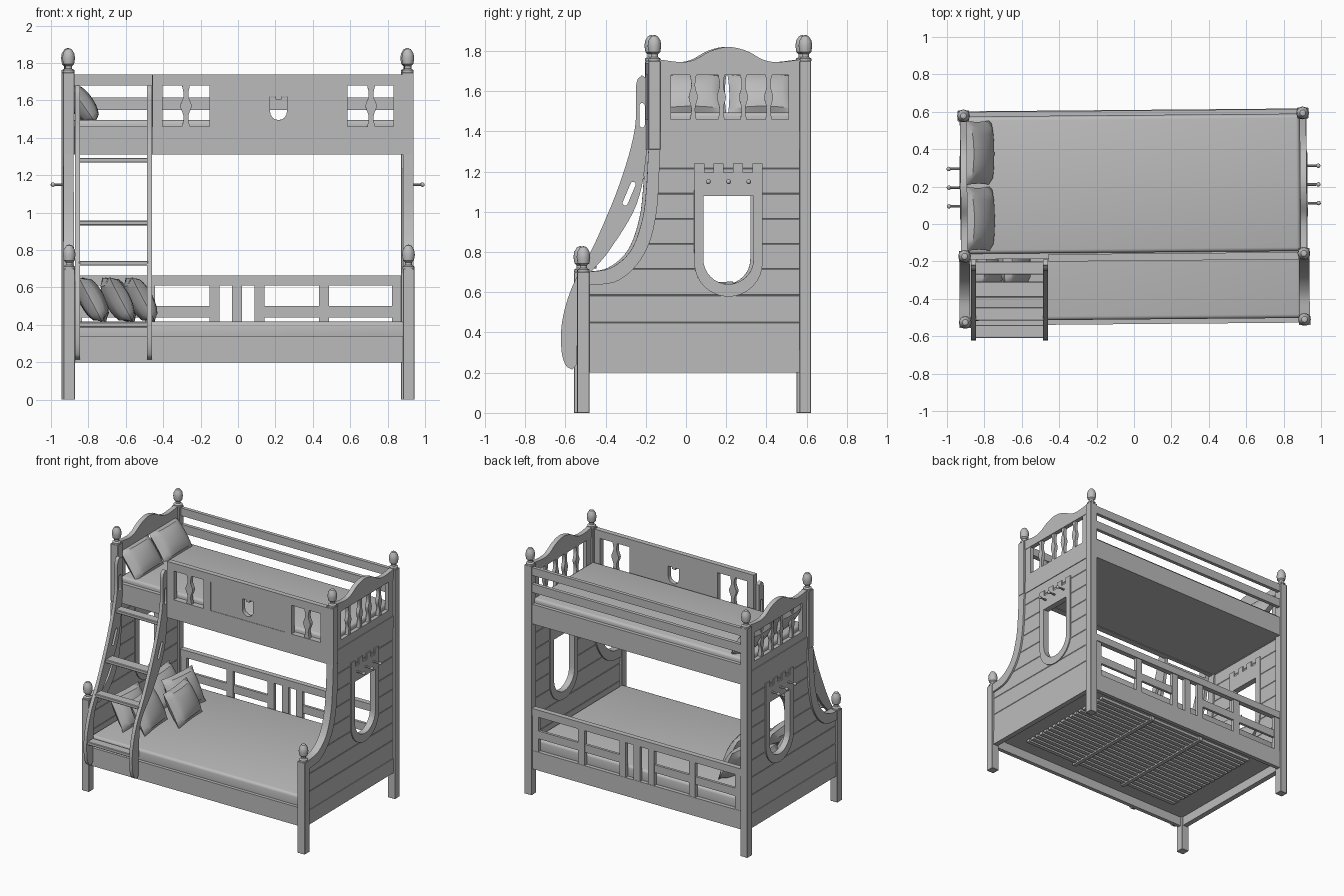
import bpy, bmesh, math
from mathutils import Matrix, Vector

cube = bpy.data.objects.get("Cube")
if cube:
    bpy.data.objects.remove(cube, do_unlink=True)

GREY = (0.5, 0.5, 0.5, 1)
mat = bpy.data.materials.new("plain_grey")
mat.use_nodes = True
mat.diffuse_color = GREY
mat.node_tree.nodes["Principled BSDF"].inputs["Base Color"].default_value = GREY
parts = []


def finish(name, bm):
    bmesh.ops.recalc_face_normals(bm, faces=bm.faces)
    mesh = bpy.data.meshes.new(name)
    bm.to_mesh(mesh)
    bm.free()
    mesh.materials.append(mat)
    ob = bpy.data.objects.new(name, mesh)
    bpy.context.collection.objects.link(ob)
    parts.append(ob)
    return ob


def box(name, x, y, z, bevel=0.0, segs=1):
    """Box from (low, high) ranges."""
    bm = bmesh.new()
    bmesh.ops.create_cube(bm, size=1)
    for v in bm.verts:
        v.co = Vector([(r[0] + r[1]) / 2 + c * (r[1] - r[0]) for c, r in zip(v.co, (x, y, z))])
    if bevel:
        bmesh.ops.bevel(bm, geom=bm.edges[:], offset=bevel, segments=segs, profile=0.5, affect='EDGES')
    return finish(name, bm)


def prism(name, loops, axis, lo, hi, grooves=()):
    """Flat outline with holes, thickened along x (loops in y,z) or y (loops in x,z)."""
    cu = bpy.data.curves.new(name, 'CURVE')
    cu.dimensions, cu.fill_mode = '2D', 'BOTH'
    cu.extrude = abs(hi - lo) / 2
    for pts in loops:
        sp = cu.splines.new('POLY')
        sp.points.add(len(pts) - 1)
        for p, q in zip(sp.points, pts):
            p.co = (q[0], q[1], 0, 1)
        sp.use_cyclic_u = True
    tmp = bpy.data.objects.new("tmp", cu)
    bpy.context.collection.objects.link(tmp)
    deps = bpy.context.evaluated_depsgraph_get()
    mesh = bpy.data.meshes.new_from_object(tmp.evaluated_get(deps))
    bpy.data.objects.remove(tmp, do_unlink=True)
    bm = bmesh.new()
    bm.from_mesh(mesh)
    bpy.data.meshes.remove(mesh)
    bmesh.ops.remove_doubles(bm, verts=bm.verts, dist=1e-5)
    mid = (lo + hi) / 2
    for v in bm.verts:
        a, b, d = v.co
        v.co = (d + mid, a, b) if axis == 'x' else (a, mid - d, b)
    # V grooves between planks
    for g in grooves:
        for dz in (-0.003, 0, 0.003):
            bmesh.ops.bisect_plane(bm, geom=bm.verts[:] + bm.edges[:] + bm.faces[:],
                                   plane_co=(0, 0, g + dz), plane_no=(0, 0, 1))
        for v in bm.verts:
            if abs(v.co.z - g) < 1e-4:
                v.co.x = mid + (v.co.x - mid) * 0.85
    return finish(name, bm)


def smooth(pts, n=6):
    """Catmull-Rom curve through the points."""
    p = [Vector(q) for q in pts]
    p = [2 * p[0] - p[1]] + p + [2 * p[-1] - p[-2]]
    out = []
    for a, b, c, d in zip(p, p[1:], p[2:], p[3:]):
        for i in range(n):
            t = i / n
            out.append(0.5 * (2 * b + (c - a) * t + (2 * a - 5 * b + 4 * c - d) * t * t
                              + (3 * b - a - 3 * c + d) * t ** 3))
    return out + [p[-2]]


def rect(a0, a1, b0, b1):
    return [(a0, b0), (a1, b0), (a1, b1), (a0, b1)]


def u_shape(c, z, r, n=16):
    """Half circle bottom from left to right."""
    return [(c - r * math.cos(math.pi * i / n), z - r * math.sin(math.pi * i / n)) for i in range(n + 1)]


def baluster(c, z0, z1, scale=1.0):
    half = smooth([(0.022, 0), (0.013, 0.2), (0.016, 0.32), (0.03, 0.5), (0.016, 0.68), (0.013, 0.8), (0.022, 1)], 4)
    side = [(w * scale, z0 + t * (z1 - z0)) for w, t in half]
    return [(c + w, z) for w, z in side] + [(c - w, z) for w, z in reversed(side)]


def finial(name, x, y, z):
    prof = [(0.031, 0), (0.031, 0.012), (0.018, 0.02), (0.018, 0.034), (0.029, 0.044),
            (0.034, 0.075), (0.03, 0.102), (0.016, 0.124), (0, 0.13)]
    bm = bmesh.new()
    vs = [bm.verts.new((r, 0, h)) for r, h in prof]
    es = [bm.edges.new(e) for e in zip(vs, vs[1:])]
    bmesh.ops.spin(bm, geom=vs + es, axis=(0, 0, 1), cent=(0, 0, 0), angle=2 * math.pi, steps=16)
    bmesh.ops.remove_doubles(bm, verts=bm.verts, dist=1e-4)
    bmesh.ops.translate(bm, verts=bm.verts, vec=(x, y, z))
    finish(name, bm)


def pillow(name, loc, h, w, t, lean, turn=0):
    bm = bmesh.new()
    bmesh.ops.create_cube(bm, size=2)
    bmesh.ops.subdivide_edges(bm, edges=bm.edges[:], cuts=9, use_grid_fill=True)
    for v in bm.verts:
        a, b, c = v.co
        puff = (max(0, 1 - a * a) * max(0, 1 - b * b)) ** 0.4
        v.co = (a * h * (1 - 0.05 * (1 - b * b)), b * w * (1 - 0.05 * (1 - a * a)), c * t * puff)
    bmesh.ops.remove_doubles(bm, verts=bm.verts, dist=1e-4)
    turned = Matrix.Rotation(math.radians(turn), 4, 'Z') @ Matrix.Rotation(math.pi + math.radians(lean), 4, 'Y')
    bm.transform(Matrix.Translation(loc) @ turned)
    finish(name, bm)


# End walls, posts, finials and pegs, one set per side
MID = 0.203
crest = smooth([(0.58, 1.76), (0.45, 1.745), (0.375, 1.757), (0.295, 1.8), (MID, 1.82),
                (0.115, 1.8), (0.035, 1.757), (-0.035, 1.745), (-0.16, 1.76)])
inner = smooth([(-0.156, 1.31), (-0.176, 0.99), (-0.236, 0.79), (-0.346, 0.67), (-0.5, 0.64)])
trim_out = smooth([(-0.5, 0.7), (-0.38, 0.722), (-0.281, 0.81), (-0.226, 0.96), (-0.206, 1.11), (-0.195, 1.31)])
trim_in = smooth([(-0.136, 1.31), (-0.156, 0.99), (-0.216, 0.79), (-0.341, 0.66), (-0.5, 0.633)])
wall = [(-0.5, 0.2), (0.58, 0.2)] + crest + inner
window = u_shape(MID, 0.765, 0.125) + [(MID + 0.125, 1.08), (MID - 0.125, 1.08)]
opening = rect(-0.082, 0.503, 1.46, 1.68)
battlement = []
for k in range(4):
    right = MID + 0.17 - k * 0.0967
    battlement += [(right, 1.195), (right, 1.24), (right - 0.05, 1.24), (right - 0.05, 1.195)]
castle = u_shape(MID, 0.748, 0.17) + battlement

for s, side in ((1, "left"), (-1, "right")):
    px = sorted((s * 0.877, s * 0.938))
    rx = sorted((s * 0.887, s * 0.927))
    prism(side + "_end_wall", [wall, window, opening], 'x', s * 0.892, s * 0.922,
          [0.45, 0.585, 0.715, 0.84, 0.965, 1.09, 1.215])
    prism(side + "_curved_trim", [trim_out + trim_in], 'x', s * 0.88, s * 0.936)
    prism(side + "_castle_window_frame", [castle, window], 'x', s * 0.884, s * 0.93)
    prism(side + "_crest_rail", [[(-0.14, 1.68), (0.57, 1.68)] + crest], 'x', s * 0.89, s * 0.925)
    box(side + "_end_bottom_rail", rx, (-0.5, 0.58), (0.2, 0.31))
    box(side + "_end_middle_rail", rx, (-0.14, 0.58), (1.31, 1.4))
    for c in (0.028, 0.168, 0.278, 0.403):
        prism(side + "_end_baluster", [baluster(c, 1.455, 1.685, 0.75)], 'x', s * 0.893, s * 0.919)
    box(side + "_back_post", px, (0.557, 0.614), (0, 1.75), 0.002)
    box(side + "_middle_post", px, (-0.195, -0.136), (1.31, 1.75), 0.002)
    box(side + "_front_post", px, (-0.549, -0.488), (0, 0.7), 0.002)
    for y, z in ((0.586, 1.75), (-0.165, 1.75), (-0.518, 0.7)):
        finial(side + "_finial", s * 0.907, y, z)
    for y in (MID - 0.1, MID, MID + 0.1):
        bm = bmesh.new()
        turn = Matrix.Translation((s * 0.955, y, 1.15)) @ Matrix.Rotation(math.pi / 2, 4, 'Y')
        bmesh.ops.create_cone(bm, cap_ends=True, segments=10, radius1=0.007, radius2=0.007, depth=0.07, matrix=turn)
        bmesh.ops.create_uvsphere(bm, u_segments=10, v_segments=6, radius=0.012,
                                  matrix=Matrix.Translation((s * 0.988, y, 1.15)))
        finish(side + "_coat_peg", bm)

# Upper bunk
X = (-0.89, 0.89)
box("upper_front_board", X, (-0.182, -0.15), (1.31, 1.46))
box("upper_base", X, (-0.155, 0.59), (1.315, 1.38))
box("upper_mattress", X, (-0.152, 0.58), (1.38, 1.495), 0.02, 3)
for n, z in (("bottom", (1.31, 1.46)), ("middle", (1.55, 1.615)), ("top", (1.68, 1.74))):
    box("upper_back_" + n + "_rail", X, (0.58, 0.607), z)
guard_holes = [rect(a, b, 1.46, 1.68) for a, b in ((-0.405, -0.155), (-0.095, 0.525), (0.585, 0.83))]
prism("guard_rail", [rect(-0.46, 0.935, 1.31, 1.74)] + guard_holes, 'y', -0.197, -0.158)
shield = [(0.17, 1.62), (0.17, 1.54)] + u_shape(0.215, 1.54, 0.045, 8)[1:-1] + [
    (0.26, 1.54), (0.26, 1.62), (0.23, 1.62), (0.23, 1.605), (0.2, 1.605), (0.2, 1.62)]
prism("guard_panel", [rect(-0.1, 0.53, 1.455, 1.685), shield], 'y', -0.194, -0.161)
for c in (-0.28, 0.71):
    prism("guard_baluster", [baluster(c, 1.455, 1.685)], 'y', -0.192, -0.163)
for y in (0.035, 0.388):
    pillow("upper_pillow", (-0.832, y, 1.58), 0.125, 0.174, 0.062, 55)

# Lower bunk
box("lower_front_rail", X, (-0.535, -0.505), (0.2, 0.34))
box("lower_back_bottom_rail", X, (0.575, 0.605), (0.2, 0.34))
box("lower_back_top_rail", X, (0.57, 0.61), (0.61, 0.665))
for c in (0, 0.12, -0.12, 0.465, -0.465, 0.855, -0.855):
    box("lower_back_upright", (c - 0.027, c + 0.027), (0.577, 0.603), (0.33, 0.62))
for a, b in ((-0.88, -0.12), (0.12, 0.88)):
    box("lower_back_middle_rail", (a, b), (0.58, 0.6), (0.44, 0.5))
box("lower_base", X, (-0.51, 0.58), (0.27, 0.3))
box("lower_mattress", X, (-0.51, 0.57), (0.3, 0.418), 0.02, 3)
for i in range(18):
    y = -0.38 + i * 0.048
    box("bed_slat", (-0.7, 0.7), (y, y + 0.03), (0.25, 0.272))
for c in (-0.23, 0.23):
    box("slat_crossbar", (c - 0.015, c + 0.015), (-0.4, 0.48), (0.24, 0.272))
for x, y, turn in ((-0.78, 0.24, 4), (-0.78, -0.18, -4), (-0.645, -0.16, 6), (-0.63, 0.25, -6), (-0.52, 0.08, 5)):
    pillow("lower_pillow", (x, y, 0.535), 0.135, 0.165, 0.065, 62, turn)

# The bed frame stands turned by half a degree
for ob in parts:
    ob.rotation_euler.z = math.radians(0.5)

# Curved ladder with hand slots
front = smooth([(-0.22, 1.68), (-0.248, 1.63), (-0.255, 1.41), (-0.33, 1.14), (-0.455, 0.84),
                (-0.565, 0.63), (-0.615, 0.46), (-0.62, 0.32), (-0.6, 0.24), (-0.565, 0.215)])
back = smooth([(-0.545, 0.24), (-0.54, 0.45), (-0.525, 0.6), (-0.48, 0.69), (-0.38, 0.81),
               (-0.245, 1.04), (-0.195, 1.31), (-0.19, 1.66)])


def slot(y, z, length, angle, r=0.013):
    a = u_shape(0, -length, r, 8)
    pts = a + [(-p, -q) for p, q in a]
    ca, sa = math.cos(angle), math.sin(angle)
    return [(y + p * ca - q * sa, z + p * sa + q * ca) for p, q in pts]


for x in (-0.858, -0.473):
    prism("ladder_side", [front + back, slot(-0.218, 1.48, 0.048, 0), slot(-0.283, 1.09, 0.05, -0.4)],
          'x', x - 0.013, x + 0.013)
for y, z, depth in ((-0.235, 1.28, 0.035), (-0.35, 0.945, 0.042), (-0.48, 0.73, 0.036), (-0.575, 0.4, 0.035)):
    box("ladder_step", (-0.85, -0.48), (y - depth, y + depth), (z - 0.013, z + 0.013), 0.004)

# Smooth shading with sharp edges kept
bpy.ops.object.select_all(action='DESELECT')
for ob in parts:
    ob.select_set(True)
bpy.context.view_layer.objects.active = parts[0]
bpy.ops.object.shade_smooth_by_angle(angle=math.radians(35))
